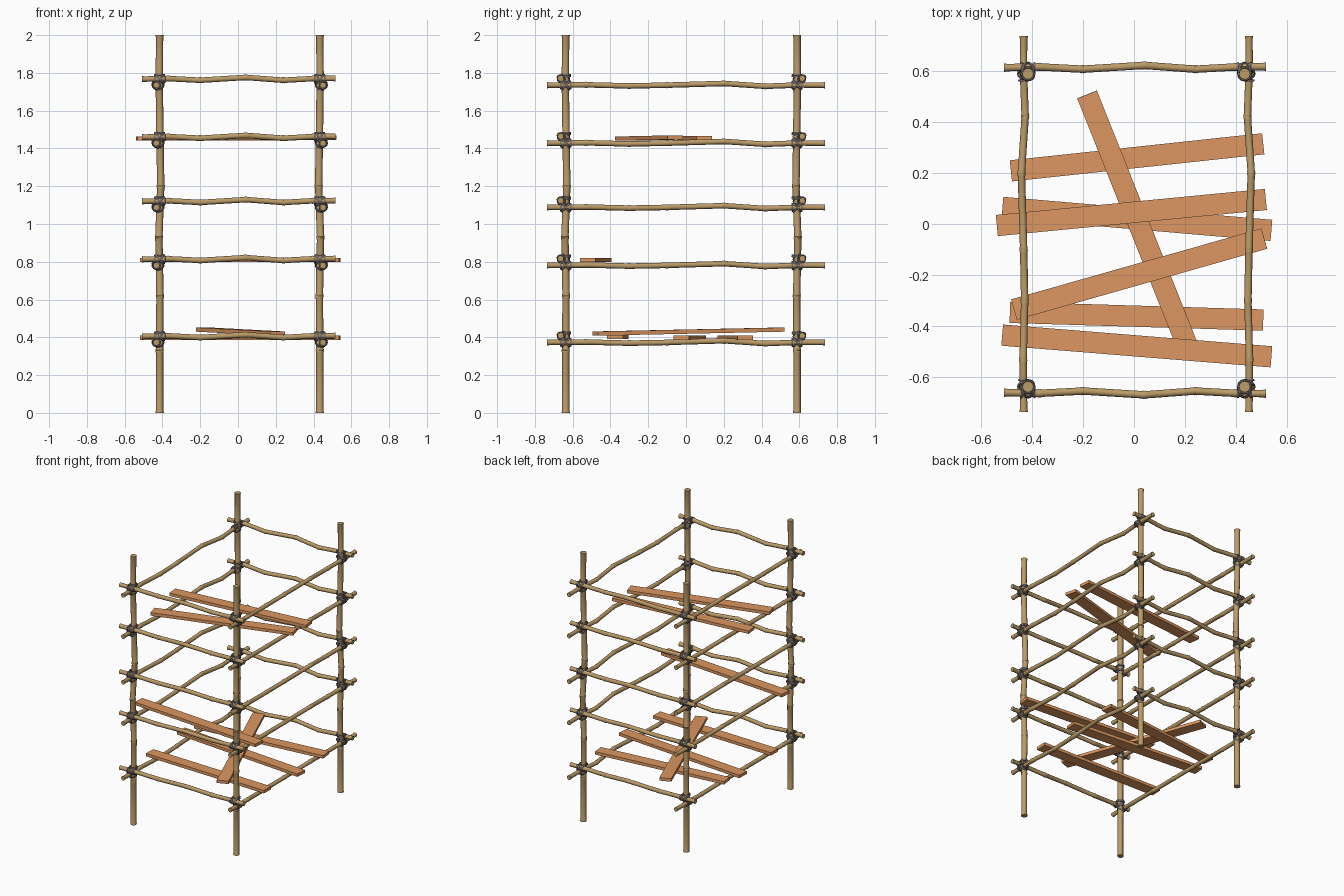
import bpy, bmesh, math
from mathutils import Vector, Matrix

if "Cube" in bpy.data.objects:
    bpy.data.objects.remove(bpy.data.objects["Cube"])


def material(name, rgb):
    m = bpy.data.materials.new(name)
    m.diffuse_color = (*rgb, 1)
    m.use_nodes = True
    m.node_tree.nodes["Principled BSDF"].inputs["Base Color"].default_value = m.diffuse_color
    return m


BAMBOO = material("bamboo", (0.50, 0.33, 0.14))
ROPE = material("rope", (0.19, 0.16, 0.15))
WOOD = material("plank_wood", (0.72, 0.31, 0.12))


def finish(bm, name, mat, smooth=None):
    bmesh.ops.recalc_face_normals(bm, faces=bm.faces)
    me = bpy.data.meshes.new(name)
    bm.to_mesh(me)
    bm.free()
    me.materials.append(mat)
    ob = bpy.data.objects.new(name, me)
    bpy.context.collection.objects.link(ob)
    if smooth:
        bpy.ops.object.select_all(action='DESELECT')
        ob.select_set(True)
        bpy.context.view_layer.objects.active = ob
        bpy.ops.object.shade_smooth_by_angle(angle=math.radians(smooth))
    return ob


def pole(name, axis, points, r, sides=12):
    """Bamboo pole along an axis, with a swollen joint at every path point."""
    bm = bmesh.new()
    pts = [Vector(p) for p in points]
    rings = []
    for i, p in enumerate(pts):
        if i:
            d = (pts[i - 1] - p).normalized()
            rings += [(p + d * 0.012, r), (p + d * 0.004, r * 1.13)]
        if i < len(pts) - 1:
            d = (pts[i + 1] - p).normalized()
            rings += [(p, r * 1.04 if i else r * 1.13)]
            rings += [(p + d * 0.004, r * 1.13), (p + d * 0.012, r)]
        else:
            rings += [(p, r * 1.13)]
    u, v = [Vector(e) for k, e in enumerate(((1, 0, 0), (0, 1, 0), (0, 0, 1))) if k != axis]
    loops = []
    for c, rad in rings:
        loops.append([bm.verts.new(c + rad * (math.cos(a) * u + math.sin(a) * v))
                      for a in (2 * math.pi * k / sides for k in range(sides))])
    for a, b in zip(loops, loops[1:]):
        for k in range(sides):
            bm.faces.new((a[k], a[k - 1], b[k - 1], b[k]))
    bm.faces.new(loops[0])
    bm.faces.new(loops[-1])
    return finish(bm, name, BAMBOO, 40)


def rope_ring(bm, centre, normal, major, minor=0.0045, n=16, m=6):
    rot = Vector(normal).to_track_quat('Z', 'Y').to_matrix()
    g = []
    for i in range(n):
        a = 2 * math.pi * i / n
        row = []
        for j in range(m):
            b = 2 * math.pi * j / m
            w = major + minor * math.cos(b)
            row.append(bm.verts.new(Vector(centre) + rot @ Vector(
                (w * math.cos(a), w * math.sin(a), minor * math.sin(b)))))
        g.append(row)
    for i in range(n):
        for j in range(m):
            bm.faces.new((g[i - 1][j - 1], g[i][j - 1], g[i][j], g[i - 1][j]))


def plank(name, a, b, width=0.083, thick=0.022):
    a, b = Vector(a), Vector(b)
    x = (b - a).normalized()
    y = Vector((0, 0, 1)).cross(x).normalized()
    rot = Matrix((x, y, x.cross(y))).transposed().to_4x4()
    bm = bmesh.new()
    bmesh.ops.create_cube(bm, size=1, matrix=Matrix.Translation((a + b) / 2) @ rot
                          @ Matrix.Diagonal(((b - a).length, width, thick, 1)))
    return finish(bm, name, WOOD)


LEVELS = [0.405, 0.813, 1.12, 1.46, 1.767]
DROP = 0.032
POST_X = {-1: -0.415, 1: 0.433}
POST_Y = {-1: -0.637, 1: 0.588}
SIDE_X = {-1: -0.432, 1: 0.45}
SIDE_Y = {-1: -0.66, 1: 0.612}

# Upright posts, slightly bowed
BOW = [(0, 0), (0.33, 0), (0.62, 0.002), (0.93, -0.004), (1.2, 0.006), (1.47, 0.002), (1.74, -0.002), (2, 0)]
for sx in (-1, 1):
    for sy in (-1, 1):
        pole("corner_post", 2, [(POST_X[sx] - sx * d, POST_Y[sy] - sy * d, z) for z, d in BOW], 0.0195)

# Cross poles: crooked upward and outward together
WAVE_X = [(-0.508, 0), (-0.37, 0.003), (-0.2, -0.006), (0.04, 0.009), (0.24, -0.006), (0.4, 0.003), (0.516, 0.004)]
WAVE_Y = [(-0.736, 0), (-0.53, 0.002), (-0.3, -0.004), (-0.1, 0), (0.2, 0.009), (0.42, -0.006), (0.6, 0.001), (0.736, 0)]
for z in LEVELS:
    for s in (-1, 1):
        pole("front_back_rail", 0, [(x, SIDE_Y[s] + s * d, z + d) for x, d in WAVE_X], 0.0145)
        pole("side_rail", 1, [(SIDE_X[s] + s * d, y, z - DROP + d) for y, d in WAVE_Y], 0.0145)

# Rope lashings at every corner joint
for sx in (-1, 1):
    for sy in (-1, 1):
        px, py = POST_X[sx], POST_Y[sy]
        qx, qy = SIDE_X[sx], SIDE_Y[sy]
        for z in LEVELS:
            bm = bmesh.new()
            for dz in (0.022, 0.014, -0.012, -0.02):
                rope_ring(bm, (px, py, z + dz), (0, 0, 1), 0.025)
            for o in (-0.026, 0.026):
                rope_ring(bm, (px + o, qy, z), (1, 0, 0), 0.018)
                rope_ring(bm, (qx, py + o, z - DROP), (0, 1, 0), 0.018)
            for t in (-1, 1):
                for k in (0.8, 1.1):
                    rope_ring(bm, (px, (py + qy) / 2, z), (t, 0, k), 0.031)
                    rope_ring(bm, ((px + qx) / 2, py, z - DROP), (0, t, k), 0.030)
            finish(bm, "rope_lashing", ROPE, 60)

# Loose planks laid on the side rails
plank("lower_plank_back", (-0.482, 0.208, 0.398), (0.506, 0.314, 0.398))
plank("lower_plank_middle", (-0.515, 0.065, 0.398), (0.538, -0.025, 0.398))
plank("lower_plank_front", (-0.486, -0.346, 0.401), (0.506, -0.376, 0.401))
plank("lower_plank_crossing", (-0.184, 0.507, 0.441), (0.21, -0.48, 0.42))
plank("second_plank", (-0.516, -0.435, 0.809), (0.538, -0.52, 0.809))
plank("upper_plank_front", (-0.47, -0.335, 1.452), (0.51, -0.057, 1.458))
plank("upper_plank_middle", (-0.537, -0.006, 1.453), (0.516, 0.096, 1.455))
